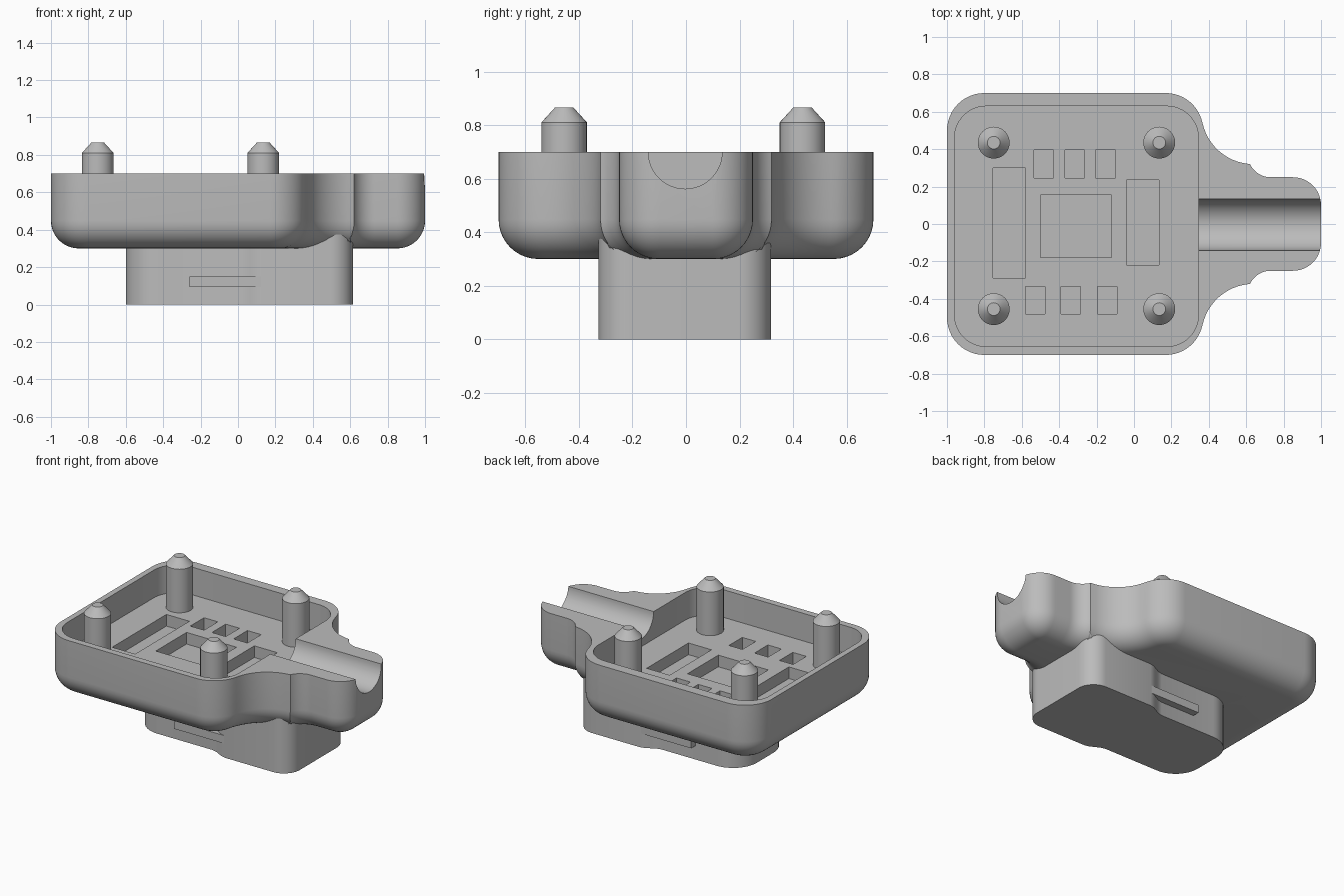
import bpy, bmesh
from math import sin, cos, radians, pi
from mathutils import Vector

cube = bpy.data.objects.get("Cube")
if cube:
    bpy.data.objects.remove(cube, do_unlink=True)

grey = bpy.data.materials.new("plain grey")
grey.use_nodes = True
grey.diffuse_color = (0.5, 0.5, 0.5, 1)
grey.node_tree.nodes["Principled BSDF"].inputs["Base Color"].default_value = (0.5, 0.5, 0.5, 1)


def arc(cx, cy, r, start, end, steps=12):
    angles = [radians(start + (end - start) * i / steps) for i in range(steps + 1)]
    return [Vector((cx + r * cos(a), cy + r * sin(a))) for a in angles]


def mirrored(half):
    """Close a clockwise upper half outline by mirroring it across y = 0."""
    return half + [Vector((p.x, -p.y)) for p in reversed(half)]


def inset(points, d):
    """Move a clockwise outline inwards by d with mitred corners."""
    result = []
    for i, p in enumerate(points):
        a = (p - points[i - 1]).normalized()
        b = (points[(i + 1) % len(points)] - p).normalized()
        na, nb = Vector((a.y, -a.x)), Vector((b.y, -b.x))
        m = na + nb
        result.append(p + m * (d * 2 / m.length_squared))
    return result


def make(name, bm):
    bmesh.ops.recalc_face_normals(bm, faces=bm.faces)
    mesh = bpy.data.meshes.new(name)
    bm.to_mesh(mesh)
    bm.free()
    mesh.materials.append(grey)
    obj = bpy.data.objects.new(name, mesh)
    bpy.context.collection.objects.link(obj)
    return obj


def loft(name, layers):
    """Skin a stack of (outline, z) layers and cap both ends."""
    bm = bmesh.new()
    rings = [[bm.verts.new((p.x, p.y, z)) for p in pts] for pts, z in layers]
    n = len(rings[0])
    for low, high in zip(rings, rings[1:]):
        for i in range(n):
            j = (i + 1) % n
            bm.faces.new((low[i], low[j], high[j], high[i]))
    bm.faces.new(rings[0])
    bm.faces.new(rings[-1])
    return make(name, bm)


def box(name, x0, x1, y0, y1, z0, z1):
    pts = [Vector(p) for p in ((x0, y0), (x0, y1), (x1, y1), (x1, y0))]
    return loft(name, [(pts, z0), (pts, z1)])


def activate(obj):
    bpy.ops.object.select_all(action='DESELECT')
    obj.select_set(True)
    bpy.context.view_layer.objects.active = obj


def cut(obj, cutter):
    activate(obj)
    mod = obj.modifiers.new("cut", 'BOOLEAN')
    mod.operation, mod.solver, mod.object = 'DIFFERENCE', 'EXACT', cutter
    bpy.ops.object.modifier_apply(modifier=mod.name)
    bpy.data.objects.remove(cutter, do_unlink=True)


def smooth(obj):
    activate(obj)
    bpy.ops.object.shade_smooth_by_angle(angle=radians(30))


# Housing: rounded tray flowing into a cable neck, with a rounded underside
outline = mirrored(
    arc(-0.8, 0.5, 0.2, 180, 90)
    + arc(0.17, 0.5, 0.2, 90, 12)
    + arc(0.64, 0.6, 0.28, 192, 264)[1:]
    + arc(0.73, 0.37, 0.12, 205, 270)
    + arc(0.85, 0.10, 0.15, 90, 0))
fillet, steps = 0.148, 10
layers = []
for i in range(steps + 1):
    a = pi / 2 * i / steps
    layers.append((inset(outline, fillet * (1 - sin(a))), 0.3 + fillet * (1 - cos(a))))
housing = loft("housing", layers + [(outline, 0.7)])

# Tray cavity
FLOOR = 0.51
x0, x1, y0, y1, r = -0.96, 0.345, -0.655, 0.63, 0.17
cavity = (arc(x0 + r, y1 - r, r, 180, 90) + arc(x1 - r, y1 - r, r, 90, 0)
          + arc(x1 - r, y0 + r, r, 0, -90) + arc(x0 + r, y0 + r, r, -90, -180))
cut(housing, loft("cavity_cutter", [(cavity, FLOOR), (cavity, 0.9)]))

# Half-round cable channel
bm = bmesh.new()
bmesh.ops.create_cone(bm, cap_ends=True, segments=48, radius1=0.138, radius2=0.138, depth=0.9)
channel = make("channel_cutter", bm)
channel.rotation_euler.y = pi / 2
channel.location = (0.7, -0.003, 0.7)
cut(housing, channel)

# Component pockets in the tray floor
pockets = [(-0.755, -0.58, -0.29, 0.30), (-0.50, -0.12, -0.18, 0.155), (-0.04, 0.135, -0.22, 0.235)]
pockets += [(x, x + 0.105, 0.245, 0.395) for x in (-0.535, -0.37, -0.205)]
pockets += [(x, x + 0.103, -0.48, -0.335) for x in (-0.58, -0.39, -0.195)]
for p in pockets:
    cut(housing, box("pocket_cutter", *p, FLOOR - 0.08, FLOOR + 0.1))
smooth(housing)

# Plug: narrow rounded end that widens gently towards the cable side
step = [Vector((0.13 * t, 0.272 + 0.05 * t * t * (3 - 2 * t))) for t in (0, 0.25, 0.5, 0.75, 1)]
half = arc(-0.42, 0.092, 0.18, 180, 90) + step + arc(0.495, 0.202, 0.12, 90, 0)
plug_outline = [p - Vector((0, 0.005)) for p in mirrored(half)]
plug = loft("plug", [(plug_outline, 0), (plug_outline, 0.42)])
smooth(plug)

# Latch ribs on both sides of the plug
for name, side in (("back_rib", 1), ("front_rib", -1)):
    ys = sorted((side * 0.22 - 0.005, side * 0.32 - 0.005))
    box(name, -0.26, 0.13, *ys, 0.095, 0.15)

# Locating pins with chamfered tips
for row, y in (("back", 0.435), ("front", -0.455)):
    for side, x in (("right", -0.75), ("left", 0.135)):
        rings = [(arc(x, y, r, 360, 11.25, 31), z)
                 for r, z in ((0.085, FLOOR - 0.01), (0.085, 0.81), (0.034, 0.866))]
        smooth(loft(f"{row}_{side}_pin", rings))
